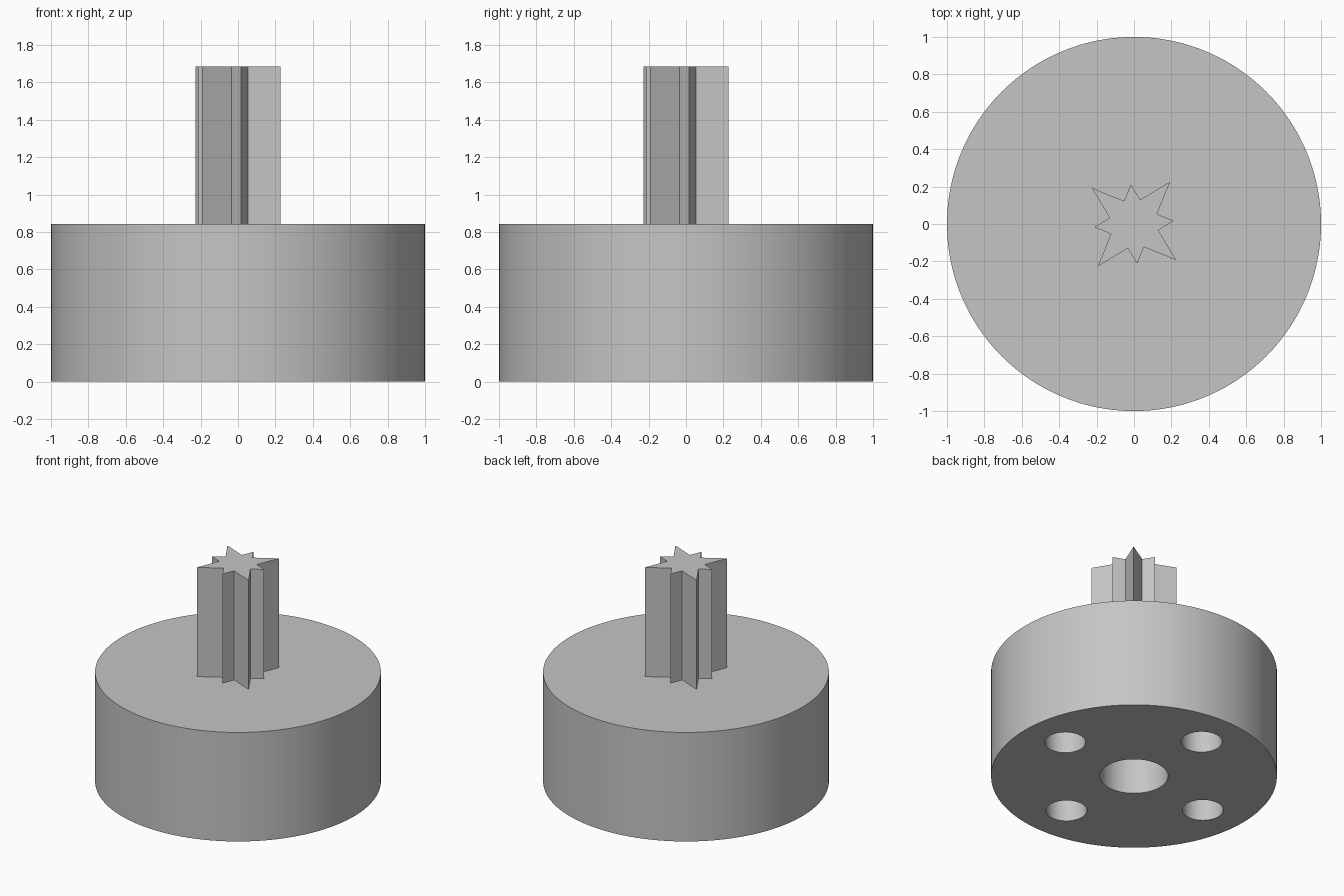
import bpy, bmesh
from math import radians, cos, sin

if "Cube" in bpy.data.objects:
    bpy.data.objects.remove(bpy.data.objects["Cube"], do_unlink=True)

BODY_H, TOTAL_H = 0.842, 1.685
TURN = 4.5          # shared rotation of the star shaft and the hole pattern, degrees
HOLE_DEPTH = 0.42

grey = bpy.data.materials.new("plain grey")
grey.use_nodes = True
colour = (0.56, 0.56, 0.56, 1)
grey.diffuse_color = colour
grey.node_tree.nodes["Principled BSDF"].inputs["Base Color"].default_value = colour


def polar(r, degrees):
    a = radians(degrees)
    return r * cos(a), r * sin(a)


def cylinder(name, radius, z0, z1, x=0, y=0, sides=128):
    bpy.ops.mesh.primitive_cylinder_add(vertices=sides, radius=radius, depth=z1 - z0,
                                        location=(x, y, (z0 + z1) / 2))
    obj = bpy.context.object
    obj.name = name
    return obj


# Round body
body = cylinder("round_body", 1, 0, BODY_H, sides=160)
body.data.materials.append(grey)

# Blind holes in the underside: a centre bore and four around it
cutters = [cylinder("bore_cutter", 0.238, -0.1, HOLE_DEPTH, sides=96)]
for k in range(4):
    x, y = polar(0.675, TURN + 90 * k)
    cutters.append(cylinder("hole_cutter", 0.143, -0.1, HOLE_DEPTH, x, y, 64))
for cutter in cutters:
    cutter.hide_render = True
    cut = body.modifiers.new("hole", 'BOOLEAN')
    cut.operation = 'DIFFERENCE'
    cut.solver = 'EXACT'
    cut.object = cutter
    bpy.context.view_layer.objects.active = body
    bpy.ops.object.modifier_apply(modifier=cut.name)
    bpy.data.objects.remove(cutter, do_unlink=True)

bpy.ops.object.select_all(action='DESELECT')
body.select_set(True)
bpy.context.view_layer.objects.active = body
bpy.ops.object.shade_smooth_by_angle(angle=radians(30))

# Star shaft: short and long points alternate, with a valley between each
bm = bmesh.new()
outline = []
for k in range(4):
    for r, a in ((0.212, 0), (0.134, 19), (0.2975, 45), (0.134, 71)):
        x, y = polar(r, TURN + 90 * k + a)
        outline.append(bm.verts.new((x, y, BODY_H - 0.02)))
base = bm.faces.new(outline)
top = bmesh.ops.extrude_face_region(bm, geom=[base], use_keep_orig=True)
moved = [v for v in top["geom"] if isinstance(v, bmesh.types.BMVert)]
bmesh.ops.translate(bm, verts=moved, vec=(0, 0, TOTAL_H - BODY_H + 0.02))
bmesh.ops.recalc_face_normals(bm, faces=bm.faces)
mesh = bpy.data.meshes.new("star_shaft")
bm.to_mesh(mesh)
bm.free()
mesh.materials.append(grey)
bpy.context.collection.objects.link(bpy.data.objects.new("star_shaft", mesh))
